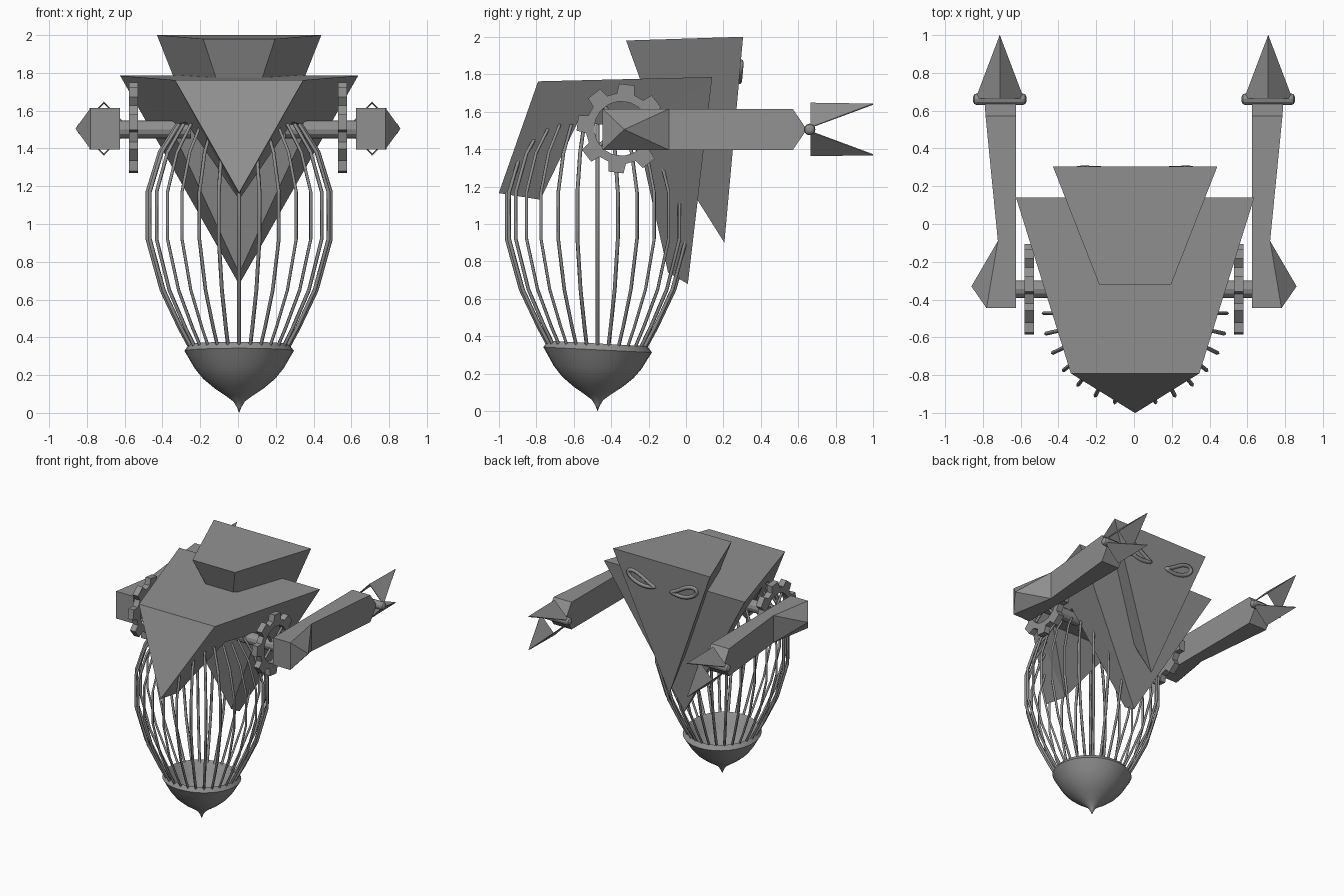
import bpy, bmesh
from math import sin, cos, pi, radians

if "Cube" in bpy.data.objects:
    bpy.data.objects.remove(bpy.data.objects["Cube"])

CX = .006  # body and cage sit slightly off the arm midline
metal = bpy.data.materials.new("dark_metal")
metal.diffuse_color = (.28, .28, .28, 1)
metal.use_nodes = True
metal.node_tree.nodes["Principled BSDF"].inputs["Base Color"].default_value = metal.diffuse_color


def add(name, data):
    data.materials.append(metal)
    ob = bpy.data.objects.new(name, data)
    bpy.context.collection.objects.link(ob)
    return ob


def make(name, verts, faces, mirror=False, closed=True):
    me = bpy.data.meshes.new(name)
    me.from_pydata(verts, [], faces)
    if closed:
        bm = bmesh.new()
        bm.from_mesh(me)
        bmesh.ops.remove_doubles(bm, verts=bm.verts, dist=1e-5)
        bmesh.ops.recalc_face_normals(bm, faces=bm.faces)
        bm.to_mesh(me)
        bm.free()
    ob = add(name, me)
    if mirror:
        ob.modifiers.new("mirror", 'MIRROR')
    return ob


def prism_x(name, yz, x0, x1, mirror=False):
    n = len(yz)
    verts = [(x, y, z) for x in (x0, x1) for y, z in yz]
    faces = [tuple(range(n)), tuple(range(n, 2 * n))]
    faces += [(i, (i + 1) % n, n + (i + 1) % n, n + i) for i in range(n)]
    return make(name, verts, faces, mirror)


def circle(y, z, r, n):
    return [(y + r * cos(2 * pi * i / n), z + r * sin(2 * pi * i / n)) for i in range(n)]


def tubes(name, paths, radius, cyclic=False, res=0):
    cu = bpy.data.curves.new(name, 'CURVE')
    cu.dimensions = '3D'
    cu.bevel_depth = radius
    cu.bevel_resolution = res
    cu.use_fill_caps = True
    for path in paths:
        sp = cu.splines.new('POLY')
        sp.points.add(len(path) - 1)
        for p, co in zip(sp.points, path):
            p.co = (*co, 1)
        sp.use_cyclic_u = cyclic
    return add(name, cu)


# Shoulder shell: inverted wedge with a notch through the sides
shell = make("shoulder_shell",
             [(-.34, -.79, 1.762), (.34, -.79, 1.762), (0, -1, 1.165),
              (-.63, .14, 1.785), (.63, .14, 1.785), (0, .01, .68), (0, -.78, 1.13)],
             [(0, 2, 1), (3, 4, 5), (0, 1, 4, 3),
              (0, 6, 2), (0, 3, 6), (3, 5, 6), (1, 2, 6), (1, 6, 4), (4, 6, 5)])
shell.location.x = CX
notch = prism_x("notch_cutter", [(-.87, .94), (-.58, 1.54), (-.27, 1.52), (-.1, .76), (-.05, .5)], -1, 1)
notch.hide_render = True
notch.hide_viewport = True
cut = shell.modifiers.new("notch", 'BOOLEAN')
cut.object = notch
cut.solver = 'EXACT'

# Head wedge
head = make("head",
            [(-.19, -.32, 1.98), (.19, -.32, 1.98), (0, -.11, 1.4),
             (-.435, .305, 2), (.435, .305, 2), (0, .205, .9)],
            [(0, 2, 1), (3, 4, 5), (0, 1, 4, 3), (0, 3, 5, 2), (1, 2, 5, 4)])
head.location.x = CX

# Slanted teardrop eye rims on the face
for s, side in ((-1, "left"), (1, "right")):
    path = []
    for i in range(24):
        t = 2 * pi * i / 24
        u, v = -.12 * cos(t), .05 * sin(t) * sin(t / 2)
        v += .025 * (min(u, 0) / .12) ** 2
        a = radians(24)
        x, z = .195 + u * cos(a) - v * sin(a), 1.8 + u * sin(a) + v * cos(a)
        path.append((CX + s * x, .305 - .091 * (2 - z), z))
    tubes("eye_rim_" + side, [path], .016, True, 1)

# Cage of bent bars
CY, BARS = -.472, 28
profile = [(.25, .33), (.315, .45), (.41, .65), (.485, .92), (.485, 1.17), (.42, 1.38), (.325, 1.53)]
tubes("cage_bars", [[(CX + r * cos(a), CY + r * sin(a), z) for r, z in profile]
                    for a in (2 * pi * i / BARS for i in range(BARS))], .0105)

# Pointed bowl under the cage, rim slightly tilted
bowl = [(0, 0), (.012, .03), (.03, .06), (.07, .09), (.13, .13), (.19, .18), (.235, .235), (.27, .295),
        (.29, .328), (.265, .362), (.25, .35), (.215, .26), (.15, .2), (.08, .17), (0, .16)]
N = 32
verts, faces = [], []
for r, z in bowl:
    for i in range(N):
        a = 2 * pi * i / N
        verts.append((CX + r * cos(a), CY + r * sin(a), z - .05 * r * sin(a) * z / .33))
for k in range(len(bowl) - 1):
    for i in range(N):
        j = (i + 1) % N
        faces.append((k * N + i, k * N + j, k * N + N + j, k * N + N + i))
ob = make("base_bowl", verts, faces)
bpy.context.view_layer.objects.active = ob
ob.select_set(True)
bpy.ops.object.shade_smooth_by_angle(angle=radians(35))

# Shoulder gears, spokes and axles
GY, GZ, TEETH = -.345, 1.51, 8
ring = []
for k in range(TEETH):
    c = radians(83) + 2 * pi * k / TEETH
    ring += [(c - .25, .19), (c - .17, .24), (c + .17, .24), (c + .25, .19)]
M = len(ring)
verts = [(x, GY + r * cos(a), GZ + r * sin(a))
         for x in (.53, .578) for inner in (0, 1)
         for a, r in ((a, .145 if inner else ro) for a, ro in ring)]
faces = []
for i in range(M):
    j = (i + 1) % M
    for p, q in ((0, M), (2 * M, 3 * M), (0, 2 * M), (M, 3 * M)):
        faces.append((p + i, p + j, q + j, q + i))
make("gear", verts, faces, mirror=True)
tubes("gear_spokes", [[(s * .554, GY, GZ), (s * .554, GY + .16 * cos(a), GZ + .16 * sin(a))]
                      for s in (-1, 1) for a in (radians(38 + 90 * k) for k in range(4))], .012)
prism_x("axle", circle(GY, 1.5, .047, 12), .25, .64, mirror=True)

# Arms: tapered box, pyramid shoulder cap, wedge wrist
X0, LO, HI = .625, 1.395, 1.615
sections = [(-.445, .78), (-.09, .72), (.57, .785)]
verts = [p for y, x in sections for p in ((X0, y, LO), (x, y, LO), (x, y, HI), (X0, y, HI))]
verts += [(X0, .645, 1.505), (.79, .645, 1.505), (.86, -.33, 1.505)]
faces = [(0, 1, 2, 3), (8, 9, 13, 12), (10, 11, 12, 13), (8, 12, 11), (9, 10, 13),
         (1, 2, 14), (2, 6, 14), (6, 5, 14), (5, 1, 14), (5, 6, 10, 9)]
for k in (0, 4):
    faces += [(k, k + 1, k + 5, k + 4), (k + 2, k + 3, k + 7, k + 6), (k + 3, k, k + 4, k + 7)]
make("arm", verts, faces, mirror=True)

# Wrist pin with rounded ends
verts, faces = [], []
pin = [(.568, .012), (.576, .026), (.59, .031), (.83, .031), (.844, .026), (.852, .012)]
for x, r in pin:
    verts += [(x, y, z) for y, z in circle(.66, 1.505, r, 12)]
for k in range(len(pin) - 1):
    faces += [(k * 12 + i, k * 12 + (i + 1) % 12, k * 12 + 12 + (i + 1) % 12, k * 12 + 12 + i)
              for i in range(12)]
faces += [tuple(range(12)), tuple(range(60, 72))]
make("wrist_pin", verts, faces, mirror=True)

# Folded-plate claws, open on the inside
for s, side in ((1, "upper"), (-1, "lower")):
    ob = make("claw_" + side,
              [(.585, .665, 1.505 + s * .01), (.71, .665, 1.505 + s * .14),
               (.835, .665, 1.505 + s * .01), (.71, 1, 1.505 + s * .135)],
              [(0, 1, 3), (1, 2, 3)], mirror=True, closed=False)
    sol = ob.modifiers.new("thickness", 'SOLIDIFY')
    sol.thickness = .006
    sol.offset = 0
